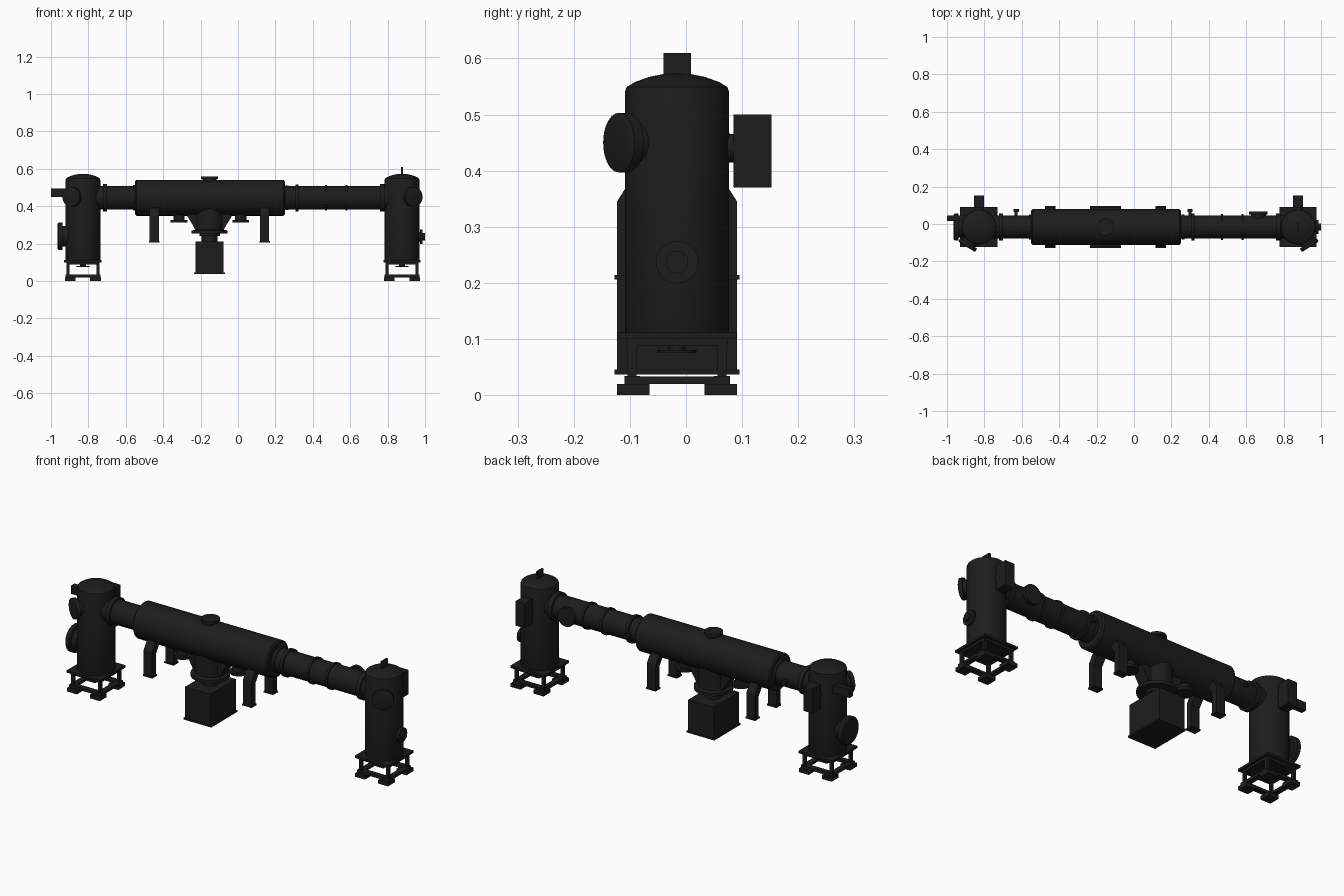
import bpy, bmesh, math
from mathutils import Vector

if "Cube" in bpy.data.objects:
    bpy.data.objects.remove(bpy.data.objects["Cube"])

Y0, ZP = -0.016, 0.445          # shared axis of pipes and towers
mat = bpy.data.materials.new("black_paint")
mat.diffuse_color = (0.012, 0.012, 0.012, 1)
mat.use_nodes = True
mat.node_tree.nodes["Principled BSDF"].inputs["Base Color"].default_value = mat.diffuse_color


def finish(ob, name, smooth=False):
    ob.name = name
    ob.data.materials.append(mat)
    if smooth:
        bpy.ops.object.select_all(action='DESELECT')
        ob.select_set(True)
        bpy.context.view_layer.objects.active = ob
        bpy.ops.object.shade_smooth_by_angle(angle=math.radians(35))
    return ob


def from_bm(bm, name, smooth=False):
    bmesh.ops.recalc_face_normals(bm, faces=bm.faces)
    me = bpy.data.meshes.new(name)
    bm.to_mesh(me)
    bm.free()
    ob = bpy.data.objects.new(name, me)
    bpy.context.collection.objects.link(ob)
    return finish(ob, name, smooth)


def box(name, x, y, z):
    """Box from (min, max) ranges."""
    bm = bmesh.new()
    bmesh.ops.create_cube(bm, size=1)
    for v in bm.verts:
        v.co = [r[0] + (c + 0.5) * (r[1] - r[0]) for c, r in zip(v.co, (x, y, z))]
    return from_bm(bm, name)


def lathe(name, profile, origin, axis=(0, 0, 1), n=48):
    """Turn (radius, height) points around an axis, capping both ends."""
    rot = Vector((0, 0, 1)).rotation_difference(Vector(axis).normalized())
    bm = bmesh.new()
    rings = []
    for r, h in profile:
        rings.append([bm.verts.new(Vector(origin) + rot @ Vector(
            (r * math.cos(2 * math.pi * i / n), r * math.sin(2 * math.pi * i / n), h)))
            for i in range(n)])
    for a, b in zip(rings, rings[1:]):
        for i in range(n):
            j = (i + 1) % n
            bm.faces.new((a[i], a[j], b[j], b[i]))
    bm.faces.new(rings[0])
    bm.faces.new(rings[-1])
    return from_bm(bm, name, True)


def prism(name, pts, vec):
    """Extrude a flat polygon along a vector."""
    bm = bmesh.new()
    f = bm.faces.new([bm.verts.new(p) for p in pts])
    g = bmesh.ops.extrude_face_region(bm, geom=[f])['geom']
    bmesh.ops.translate(bm, vec=vec, verts=[v for v in g if isinstance(v, bmesh.types.BMVert)])
    return from_bm(bm, name)


# Towers, each on a square stand
for side, cx, s in (("left", -0.829, -1), ("right", 0.877, 1)):
    lathe(side + "_tower", [(0.085, 0.09), (0.093, 0.112), (0.093, 0.54), (0.090, 0.549),
                            (0.075, 0.558), (0.05, 0.567), (0.025, 0.572), (0.005, 0.573)],
          (cx, Y0, 0), n=64)
    box(side + "_stand_top", (cx - 0.1, cx + 0.1), (Y0 - 0.106, Y0 + 0.106), (0.1, 0.112))
    box(side + "_stand_beam", (cx - 0.088, cx + 0.088), (Y0 - 0.09, Y0 + 0.09), (0.088, 0.1))
    lathe(side + "_drain", [(0.035, 0.075), (0.035, 0.08), (0.015, 0.08), (0.015, 0.09)],
          (cx, Y0, 0), n=24)
    for i in (-1, 1):
        box(side + "_bottom_rail_x", (cx - 0.094, cx + 0.094),
            (Y0 + i * 0.08 - 0.014, Y0 + i * 0.08 + 0.014), (0.02, 0.034))
        box(side + "_bottom_rail_y", (cx + i * 0.08 - 0.014, cx + i * 0.08 + 0.014),
            (Y0 - 0.094, Y0 + 0.094), (0.02, 0.033))
        for j in (-1, 1):
            px, py = cx + i * 0.08, Y0 + j * 0.08
            box(side + "_stand_post", (px - 0.008, px + 0.008), (py - 0.008, py + 0.008),
                (0.03, 0.1))
            fx, fy = cx + i * 0.068, Y0 + j * 0.078
            box(side + "_foot", (fx - 0.029, fx + 0.029), (fy - 0.029, fy + 0.029), (0, 0.02))
    # Angled manhole near the front
    lathe(side + "_manhole", [(0.04, 0.07), (0.04, 0.103), (0.053, 0.103), (0.053, 0.122),
                              (0.045, 0.125)], (cx, Y0, 0.45), (s * 0.53, -0.85, 0))
    # Control box on the back
    box(side + "_control_box", (cx - 0.027, cx + 0.027), (0.085, 0.152), (0.37, 0.5))
    lathe(side + "_box_mount", [(0.025, 0.08), (0.025, 0.105)], (cx, Y0, 0.44), (0, 1, 0), 24)

# Outer end fittings
lathe("left_access_door", [(0.055, 0.08), (0.055, 0.108), (0.073, 0.108), (0.073, 0.13),
                           (0.066, 0.136)], (-0.829, Y0, 0.24), (-1, 0, 0))
box("left_outlet_duct", (-1.0, -0.88), (0.016, 0.045), (0.45, 0.494))
lathe("right_end_nozzle", [(0.026, 0.08), (0.026, 0.097), (0.038, 0.097), (0.038, 0.11),
                           (0.02, 0.11), (0.02, 0.122)], (0.877, Y0, 0.237), (1, 0, 0), 32)
box("lifting_lug", (0.871, 0.883), (-0.04, 0.009), (0.565, 0.61))

# Narrow pipe with its flanges, then the wide vessel
lathe("narrow_pipe", [(0.062, -0.8), (0.062, 0.85)], (0, Y0, ZP), (1, 0, 0), 64)
for x, w, r in ((-0.712, 0.022, 0.073), (-0.555, 0.015, 0.068), (0.262, 0.015, 0.066),
                (0.315, 0.016, 0.072), (0.47, 0.012, 0.069), (0.58, 0.012, 0.069),
                (0.77, 0.024, 0.073)):
    lathe("pipe_flange", [(r, -w / 2), (r, w / 2)], (x, Y0, ZP), (1, 0, 0))
lathe("main_vessel", [(0.088, -0.55), (0.096, -0.543), (0.096, 0.243), (0.088, 0.25)],
      (0, Y0, ZP), (1, 0, 0), 64)

# Fittings on the back of the narrow pipe
lathe("pipe_hatch", [(0.04, 0.03), (0.04, 0.066), (0.05, 0.066), (0.05, 0.083)],
      (0.665, Y0, ZP), (0, 1, 0))
for x in (-0.63, 0.3):
    lathe("pipe_stub", [(0.008, 0.05), (0.008, 0.08), (0.014, 0.08), (0.014, 0.095)],
          (x, Y0, ZP), (0, 1, 0), 20)

# Round cap on top of the vessel
CX = -0.152
lathe("top_cap", [(0.038, 0.52), (0.038, 0.545), (0.046, 0.545), (0.046, 0.56)], (CX, Y0, 0))

# Nozzles under the vessel
for x in (-0.315, 0.015):
    lathe("lower_nozzle", [(0.045, 0.312), (0.045, 0.326), (0.03, 0.326), (0.03, 0.38)],
          (x, Y0, 0), n=32)

# Bent support legs with foot plates, in front and behind
for x in (-0.447, 0.142):
    for s in (-1, 1):
        pts = [(0.107, 0.21), (0.107, 0.345), (0.072, 0.4), (0.04, 0.375), (0.075, 0.325),
               (0.075, 0.21)]
        prism("support_leg", [(x - 0.025, Y0 + s * a, z) for a, z in pts], (0.05, 0, 0))
        box("support_foot", (x - 0.028, x + 0.028),
            sorted((Y0 + s * 0.07, Y0 + s * 0.111)), (0.206, 0.214))

# Central outlet with gussets, neck and lower casing
lathe("central_outlet", [(0.096, 0.254), (0.096, 0.27), (0.075, 0.275), (0.075, 0.4)],
      (CX, Y0, 0))
for s in (-1, 1):
    prism("outlet_gusset", [(CX + s * a, Y0 - 0.035, z) for a, z in
                            ((0.05, 0.272), (0.076, 0.272), (0.09, 0.3), (0.118, 0.345),
                             (0.118, 0.37), (0.05, 0.37))], (0, 0.07, 0))
lathe("outlet_neck", [(0.042, 0.2), (0.042, 0.24), (0.055, 0.24), (0.055, 0.256)], (CX, Y0, 0))
box("lower_casing", (CX - 0.075, CX + 0.075), (-0.123, 0.091), (0.045, 0.212))
box("casing_base", (CX - 0.082, CX + 0.082), (-0.127, 0.095), (0.037, 0.046))
